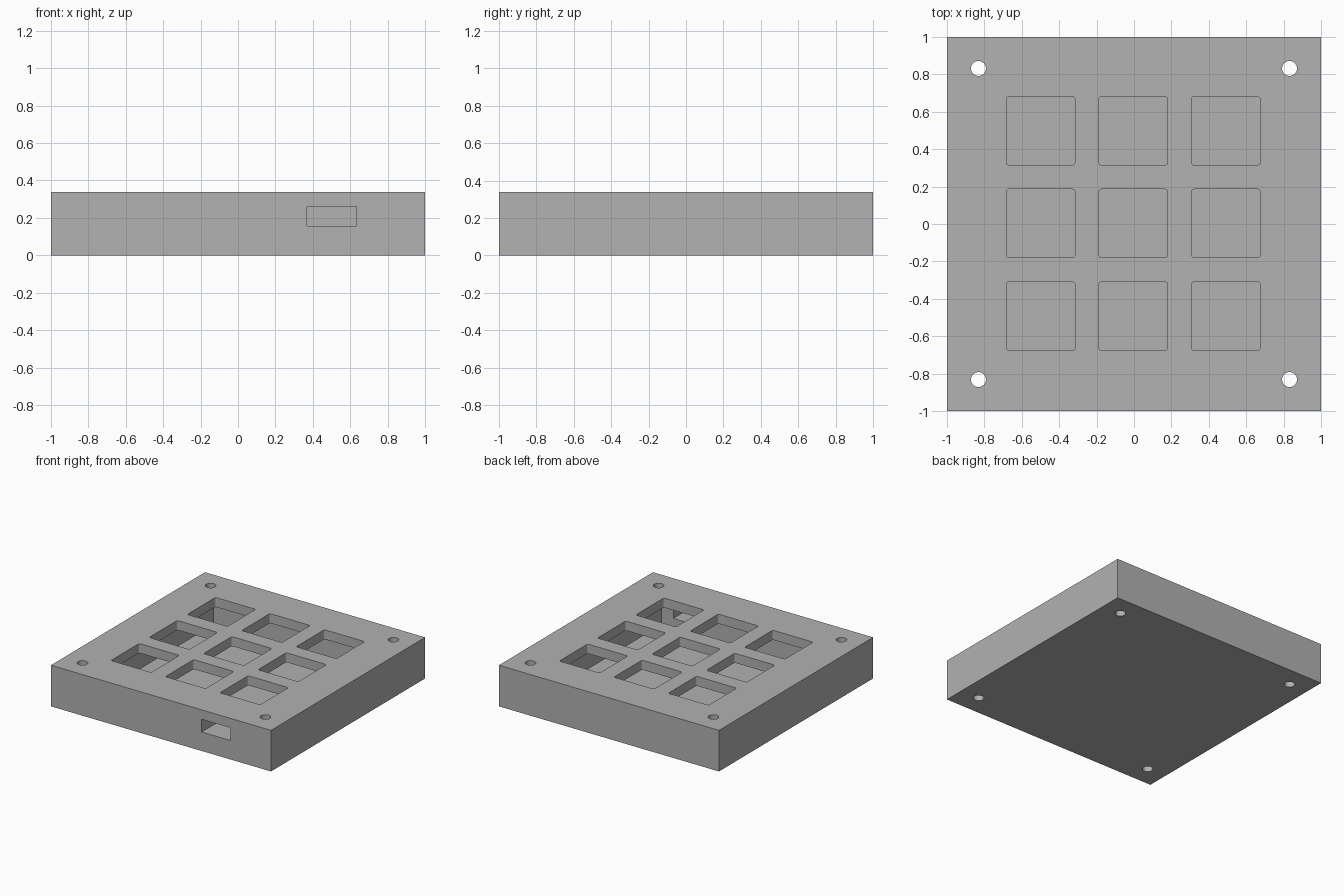
import bpy
import bmesh
from mathutils import Matrix, Vector

if "Cube" in bpy.data.objects:
    bpy.data.objects.remove(bpy.data.objects["Cube"], do_unlink=True)

MM = 2 / 77          # design unit
HEIGHT = 13 * MM
SKIN = 3 * MM        # floor and top plate thickness
CAVITY = 28.5 * MM   # half width of the hollow
SCREW = 32 * MM

grey = bpy.data.materials.new("case grey")
grey.use_nodes = True
colour = (0.445, 0.445, 0.445, 1)
grey.diffuse_color = colour
grey.node_tree.nodes["Principled BSDF"].inputs["Base Color"].default_value = colour


def finish(name, bm):
    mesh = bpy.data.meshes.new(name)
    bm.to_mesh(mesh)
    bm.free()
    mesh.materials.append(grey)
    obj = bpy.data.objects.new(name, mesh)
    bpy.context.collection.objects.link(obj)
    return obj


def box(name, low, high, corner=0):
    """Box between two corners, with optional rounded vertical edges."""
    low, high = Vector(low), Vector(high)
    bm = bmesh.new()
    bmesh.ops.create_cube(bm, size=1, matrix=Matrix.Translation((low + high) / 2)
                          @ Matrix.Diagonal((*(high - low), 1)))
    if corner:
        upright = [e for e in bm.edges
                   if abs(e.verts[0].co.z - e.verts[1].co.z) > 0.01]
        bmesh.ops.bevel(bm, geom=upright, offset=corner, segments=4,
                        profile=0.5, affect='EDGES')
    return finish(name, bm)


def drill(name, x, y, radius):
    bm = bmesh.new()
    bmesh.ops.create_cone(bm, cap_ends=True, segments=32, radius1=radius,
                          radius2=radius, depth=1,
                          matrix=Matrix.Translation((x, y, HEIGHT / 2)))
    return finish(name, bm)


# Solid case body
case = box("keypad_case", (-1, -1, 0), (1, 1, HEIGHT))

# Inner hollow and cable slot through the front wall
cutters = [
    box("cavity_cutter", (-CAVITY, -CAVITY, SKIN), (CAVITY, CAVITY, HEIGHT - SKIN)),
    box("cable_slot_cutter", (0.37, -1.1, 2 * SKIN), (0.633, -0.6, HEIGHT - SKIN)),
]

# Three by three grid of switch openings
half = 0.183
for row in (-1, 0, 1):
    for col in (-1, 0, 1):
        x, y = col * 0.495 - 0.004, row * 0.495 + 0.003
        cutters.append(box("switch_cutter", (x - half, y - half, HEIGHT - 1.5 * SKIN),
                           (x + half, y + half, HEIGHT + SKIN), corner=0.014))

# Screw holes through the corners
for sx in (-1, 1):
    for sy in (-1, 1):
        cutters.append(drill("screw_cutter", sx * SCREW, sy * SCREW, 0.04))

# Cut everything, then discard the cutters
bpy.context.view_layer.objects.active = case
for cutter in cutters:
    cutter.hide_render = True
    mod = case.modifiers.new("cut", 'BOOLEAN')
    mod.operation = 'DIFFERENCE'
    mod.solver = 'EXACT'
    mod.object = cutter
    bpy.ops.object.modifier_apply(modifier=mod.name)
    bpy.data.objects.remove(cutter, do_unlink=True)

# Smooth the round walls, keep the box edges crisp
bpy.ops.object.select_all(action='DESELECT')
case.select_set(True)
bpy.ops.object.shade_smooth_by_angle()
